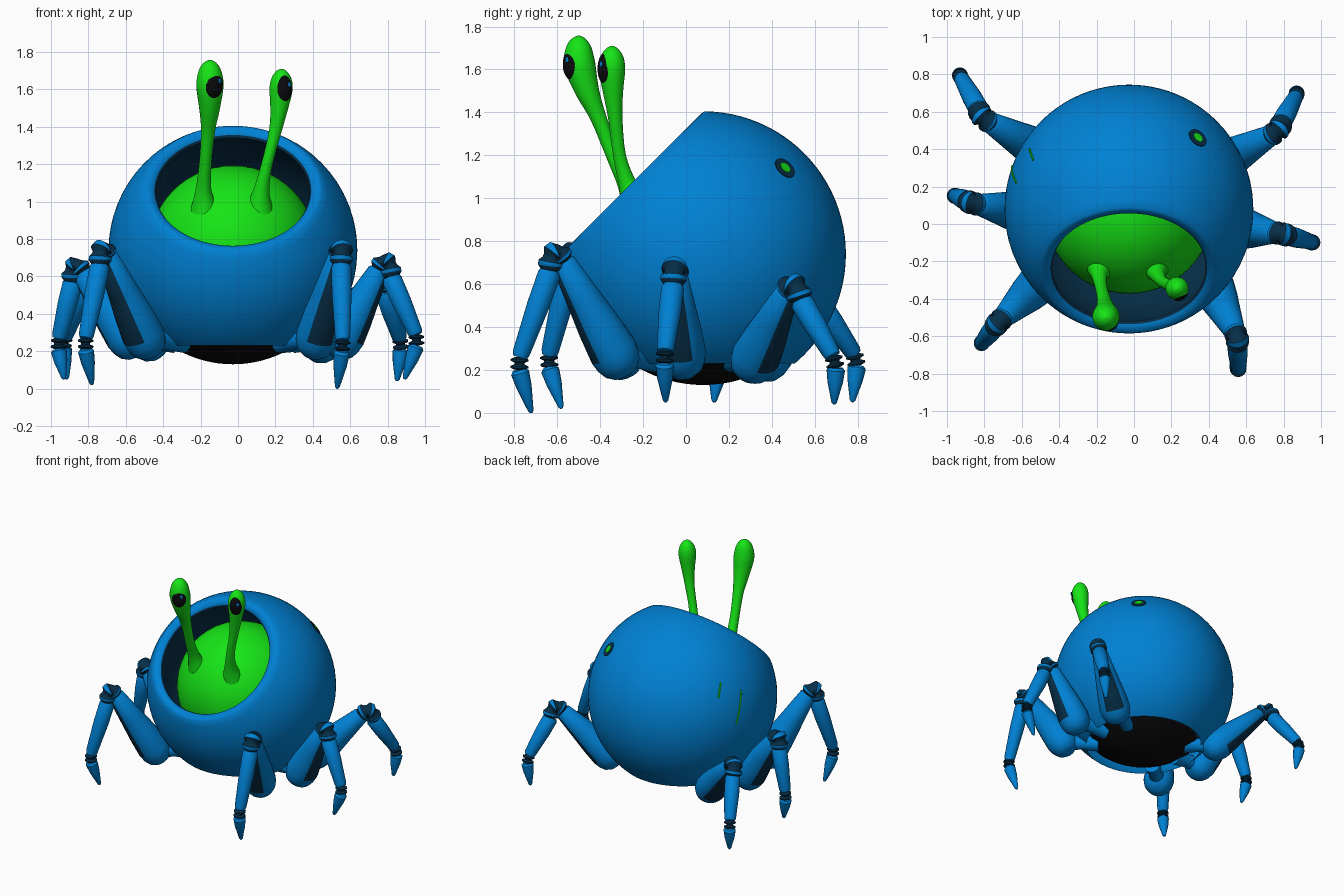
import bpy, bmesh, math
from mathutils import Vector, Matrix

if "Cube" in bpy.data.objects:
    bpy.data.objects.remove(bpy.data.objects["Cube"])

def mat(name, rgb):
    m = bpy.data.materials.new(name)
    m.diffuse_color = (*rgb, 1)
    m.use_nodes = True
    m.node_tree.nodes["Principled BSDF"].inputs["Base Color"].default_value = m.diffuse_color
    return m

BLUE = mat("blue shell", (0.0, 0.22, 0.66))
NAVY = mat("dark navy", (0.002, 0.028, 0.065))
GREEN = mat("bright green", (0.008, 0.78, 0.008))
BLACK = mat("black", (0.003, 0.003, 0.004))
C = Vector((-0.027, 0.08, 0.74))   # body centre
R = 0.665

def finish(name, bm, mats, angle=40):
    bmesh.ops.recalc_face_normals(bm, faces=bm.faces[:])
    me = bpy.data.meshes.new(name)
    bm.to_mesh(me)
    bm.free()
    for m in mats:
        me.materials.append(m)
    ob = bpy.data.objects.new(name, me)
    bpy.context.collection.objects.link(ob)
    bpy.ops.object.select_all(action='DESELECT')
    ob.select_set(True)
    bpy.context.view_layer.objects.active = ob
    bpy.ops.object.shade_smooth_by_angle(angle=math.radians(angle))
    return ob

def tube(name, pts, radii, mats, n=20, pick=lambda i: 0, angle=40):
    """Loft circles of the given radii along a path; pick gives a material per segment."""
    pts = [Vector(p) for p in pts]
    bm = bmesh.new()
    rings, side = [], None
    for i, (p, r) in enumerate(zip(pts, radii)):
        t = (pts[min(i + 1, len(pts) - 1)] - pts[max(i - 1, 0)]).normalized()
        side = side or t.orthogonal()
        side = (side - t * side.dot(t)).normalized()
        up = t.cross(side)
        rings.append([bm.verts.new(p + r * (math.cos(a) * side + math.sin(a) * up))
                      for a in (2 * math.pi * k / n for k in range(n))])
    for i in range(len(rings) - 1):
        for k in range(n):
            f = bm.faces.new((rings[i][k], rings[i][(k + 1) % n],
                              rings[i + 1][(k + 1) % n], rings[i + 1][k]))
            f.material_index = pick(i)
    bm.faces.new(rings[0])
    bm.faces.new(rings[-1])
    return finish(name, bm, mats, angle)

def ball(name, centre, scale, m, direction=None, seg=32):
    bm = bmesh.new()
    bmesh.ops.create_uvsphere(bm, u_segments=seg, v_segments=seg // 2, radius=1)
    rot = Vector(direction).to_track_quat('Y', 'Z').to_matrix().to_4x4() if direction else Matrix()
    bm.transform(Matrix.Translation(centre) @ rot @ Matrix.Diagonal((*scale, 1)))
    return finish(name, bm, [m])

# Shell: outer arc, rounded rim and inner wall spun about the tilted opening axis
def arc(r, a0, a1, n):
    return [(r * math.sin(math.radians(a0 + (a1 - a0) * i / n)),
             r * math.cos(math.radians(a0 + (a1 - a0) * i / n))) for i in range(n + 1)]
outer = arc(R, 180, 45.6, 36)
rim = [(0.460, 0.469), (0.438, 0.464), (0.419, 0.452)]
inner = arc(0.60, 43.2, 180, 30)
profile = outer + rim + inner
bm = bmesh.new()
N = 72
rows = [[bm.verts.new((x * math.cos(2 * math.pi * k / N), x * math.sin(2 * math.pi * k / N), h))
         for k in range(N)] for x, h in profile]
for i in range(len(rows) - 1):
    for k in range(N):
        f = bm.faces.new((rows[i][k], rows[i][(k + 1) % N], rows[i + 1][(k + 1) % N], rows[i + 1][k]))
        f.material_index = 1 if i >= len(outer) + 2 else 0
bmesh.ops.remove_doubles(bm, verts=bm.verts[:], dist=1e-4)
bm.transform(Matrix.Translation(C) @ Matrix.Rotation(math.radians(45), 4, 'X'))
bmesh.ops.bisect_plane(bm, geom=bm.verts[:] + bm.edges[:] + bm.faces[:],
                       plane_co=(0, 0, 0.23), plane_no=(0, 0, -1), clear_outer=True)
finish("body_shell", bm, [BLUE, NAVY], 50)

# Underside cap closing the shell
bm = bmesh.new()
bmesh.ops.create_uvsphere(bm, u_segments=48, v_segments=48, radius=0.61)
bm.transform(Matrix.Translation(C))
bmesh.ops.bisect_plane(bm, geom=bm.verts[:] + bm.edges[:] + bm.faces[:],
                       plane_co=(0, 0, 0.27), plane_no=(0, 0, 1), clear_outer=True)
finish("underside_cap", bm, [BLACK])

# Green creature inside the shell
ball("inner_creature", C, (0.453, 0.453, 0.453), GREEN, seg=56)

# Eye stalks: smoothed path and radius columns (x, y, z, r)
def smooth(rows, sub=4):
    out = []
    for i in range(len(rows) - 1):
        a, b, c, d = (Vector(rows[min(max(j, 0), len(rows) - 1)]) for j in (i - 1, i, i + 1, i + 2))
        for s in range(sub):
            t = s / sub
            out.append(0.5 * (2 * b + (c - a) * t + (2 * a - 5 * b + 4 * c - d) * t * t
                              + (3 * b - a - 3 * c + d) * t ** 3))
    return out + [Vector(rows[-1])]

stalks = {
    "left": [(-.18, -.23, .96, .075), (-.185, -.275, 1.06, .043), (-.175, -.34, 1.2, .033),
             (-.16, -.41, 1.38, .038), (-.152, -.46, 1.5, .056), (-.15, -.495, 1.62, .073),
             (-.15, -.50, 1.70, .060), (-.15, -.50, 1.742, .034), (-.15, -.50, 1.758, .004)],
    "right": [(.115, -.23, .96, .075), (.125, -.27, 1.06, .043), (.155, -.31, 1.2, .030),
              (.20, -.33, 1.38, .034), (.22, -.34, 1.5, .048), (.23, -.345, 1.6, .062),
              (.232, -.345, 1.66, .053), (.232, -.345, 1.697, .028), (.232, -.345, 1.71, .004)]}
for s, rows_ in stalks.items():
    pts = smooth(rows_)
    tube(s + "_eye_stalk", [p[:3] for p in pts], [max(p[3], .003) for p in pts], [GREEN], 24, angle=70)
    # pupil bulging slightly out of the bulb, with a tiny blue glint
    c, r = Vector(rows_[5][:3]) + Vector((0, 0, .005)), rows_[5][3]
    d = Vector((0.45, -0.9, 0.03)).normalized()
    k = r / 0.073
    ball(s + "_pupil", c + d * (r - 0.038 * k), (0.055 * k, 0.046 * k, 0.078), BLACK, d)
    g = Vector((0.66, -0.75, 0.0)).normalized()
    ball(s + "_eye_glint", c + g * (r + 0.006) + Vector((0, 0, .02)), (.010, .005, .014), BLUE, g, 12)

# Porthole spot on the back right of the shell
d = Vector((0.367, 0.38, 0.40)).normalized()
tube("porthole_ring", [C + d * (R - .006), C + d * (R + .002)], [.055, .055], [NAVY], 24)
tube("porthole_light", [C + d * (R - .004), C + d * (R + .004)], [.027, .027], [GREEN], 16)

# Two thin green slits on the left flank
for i, (a, b) in enumerate([((-.53, .32, .24), (-.51, .26, .336)), ((-.62, .23, .03), (-.60, .14, .25))]):
    a, b = Vector(a), Vector(b)
    tube("flank_slit_%d" % (i + 1), [C + a.lerp(b, t / 6).normalized() * R for t in range(7)],
         [.006] * 7, [GREEN], 8)

# Legs: hip, knee, ankle, toe
legs = {
    "front_right": ((.42, -.33, .27), (.55, -.60, .75), (.56, -.785, .23), (.53, -.72, .0)),
    "front_left": ((-.50, -.31, .27), (-.72, -.52, .75), (-.82, -.645, .24), (-.78, -.58, .02)),
    "middle_right": ((.56, -.02, .27), (.78, -.05, .68), (.965, -.10, .26), (.89, -.095, .05)),
    "middle_left": ((-.59, .06, .27), (-.86, .11, .66), (-.965, .155, .24), (-.93, .13, .05)),
    "back_right": ((.45, .32, .25), (.76, .49, .60), (.875, .70, .24), (.85, .69, .04)),
    "back_left": ((-.48, .38, .26), (-.80, .56, .60), (-.935, .80, .25), (-.915, .775, .05))}
for name, pts in legs.items():
    hip, knee, ankle, toe = map(Vector, pts)
    up, down = (knee - hip).normalized(), (ankle - knee).normalized()
    # link to the body
    inside = Vector((C.x + (hip.x - C.x) * .55, C.y + (hip.y - C.y) * .55, .25))
    tube(name + "_hip_link", [inside, inside.lerp(hip, .5), hip], [.06, .05, .07], [BLUE], 16)
    # fat tapering thigh with a rounded base and a dark strip facing the shin
    top = knee - up * .05
    L = (top - hip).length
    steps = [(-.11, .03), (-.10, .06), (-.07, .092), (-.03, .108), (.02, .114),
             (L * .3, .102), (L * .6, .082), (L - .01, .058), (L, .048)]
    thigh = tube(name + "_thigh", [hip + up * a for a, _ in steps], [r for _, r in steps], [BLUE, NAVY], 24)
    out = (down - up * down.dot(up)).normalized()
    for f in thigh.data.polygons:
        if f.normal.dot(out) > .78 and (f.center - hip).dot(up) > 0:
            f.material_index = 1
    # ribbed knee bending over the top
    low, ctl = knee + down * .09, knee + up * .045
    knee_pts, knee_r = [], []
    for i in range(12):
        t = i / 11
        knee_pts.append(top * (1 - t) ** 2 + ctl * 2 * t * (1 - t) + low * t * t)
        knee_r.append(.062 if i % 4 in (1, 2) else .046)
    tube(name + "_knee", knee_pts, knee_r, [NAVY, BLUE], 20, lambda i: 1 if i % 4 == 1 else 0)
    # shin
    end = ankle - down * .03
    tube(name + "_shin", [low, low.lerp(end, .05), low.lerp(end, .4), low.lerp(end, .95), end],
         [.044, .054, .053, .041, .034], [BLUE], 20)
    # ribbed ankle
    foot = (toe - ankle).normalized()
    start = ankle + foot * .03
    tube(name + "_ankle", [end.lerp(start, i / 7) for i in range(8)],
         [.024 if i % 4 in (0, 3) else .042 for i in range(8)], [NAVY], 16)
    # pointed toe
    tube(name + "_toe", [start, start.lerp(toe, .07), start.lerp(toe, .4), start.lerp(toe, .95), toe],
         [.032, .043, .036, .013, .006], [BLUE], 16)
